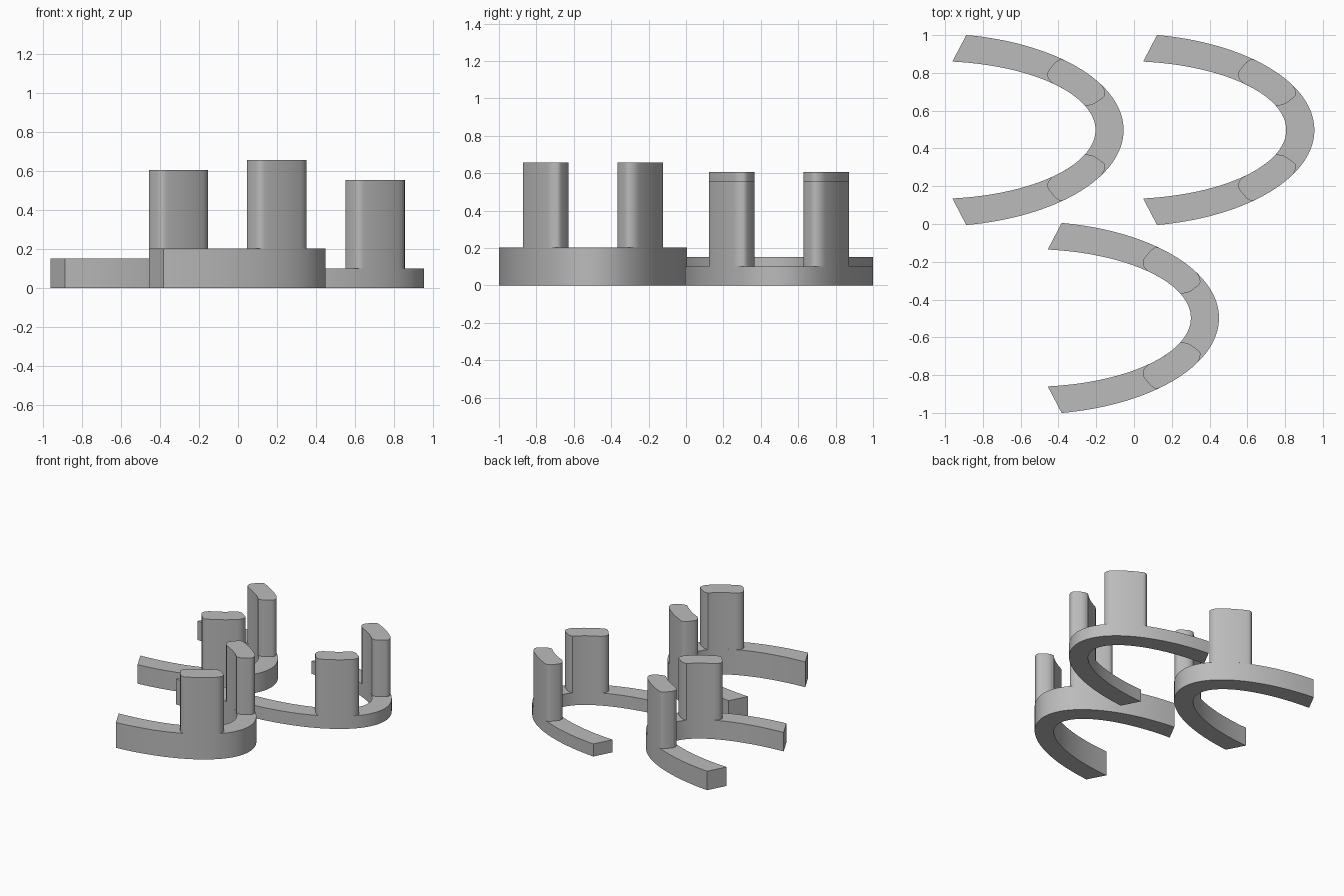
import bpy, bmesh, math

if "Cube" in bpy.data.objects:
    bpy.data.objects.remove(bpy.data.objects["Cube"])

grey = bpy.data.materials.new("plain grey")
grey.diffuse_color = (0.5, 0.5, 0.5, 1)
grey.use_nodes = True
grey.node_tree.nodes["Principled BSDF"].inputs["Base Color"].default_value = grey.diffuse_color

OUTER = (1.01, 0.511)   # half axes of the outer wall
INNER = (0.861, 0.365)  # half axes of the inner wall


def arc(axes, start, end, steps):
    """Points on an ellipse between two angles in degrees."""
    pts = []
    for i in range(steps + 1):
        t = math.radians(start + (end - start) * i / steps)
        pts.append((axes[0] * math.cos(t), axes[1] * math.sin(t)))
    return pts


def prism(name, outline, origin, z0, z1):
    """Extrude a counter-clockwise outline from z0 to z1."""
    bm = bmesh.new()
    low = [bm.verts.new((x, y, z0)) for x, y in outline]
    face = bm.faces.new(low)
    res = bmesh.ops.extrude_face_region(bm, geom=[face], use_keep_orig=True)
    for v in res["geom"]:
        if isinstance(v, bmesh.types.BMVert):
            v.co.z = z1
    bmesh.ops.recalc_face_normals(bm, faces=bm.faces)
    mesh = bpy.data.meshes.new(name)
    bm.to_mesh(mesh)
    bm.free()
    mesh.materials.append(grey)
    ob = bpy.data.objects.new(name, mesh)
    ob.location = (origin[0], origin[1], 0)
    bpy.context.collection.objects.link(ob)
    bpy.context.view_layer.objects.active = ob
    ob.select_set(True)
    bpy.ops.object.shade_smooth_by_angle(angle=math.radians(30))
    ob.select_set(False)


# Curved band with slanted ends
band = arc(OUTER, -79.9, 79.9, 64) + arc(INNER, 83.1, -83.1, 64)

# Post outline: follows both walls of the band, with rounded ends
far_end = [(0.684, 0.374), (0.671, 0.373), (0.650, 0.360), (0.628, 0.334),
           (0.612, 0.314), (0.607, 0.302), (0.607, 0.284), (0.613, 0.270),
           (0.624, 0.258)]
near_end = [(0.827, 0.131), (0.840, 0.132), (0.861, 0.143), (0.898, 0.169),
            (0.908, 0.179), (0.912, 0.190), (0.909, 0.211), (0.902, 0.226)]
post = arc(OUTER, 27.7, 46.4, 12) + far_end + arc(INNER, 42.4, 20.9, 12) + near_end
post_mirrored = [(x, -y) for x, y in reversed(post)]

# Three arches: centre and band height
for label, centre, height in (("left", (-1.065, 0.4975), 0.152),
                              ("right", (-0.055, 0.4975), 0.101),
                              ("front", (-0.56, -0.4975), 0.203)):
    prism(label + "_curved_base", band, centre, 0, height)
    prism(label + "_back_post", post, centre, height, height + 0.454)
    prism(label + "_front_post", post_mirrored, centre, height, height + 0.454)
